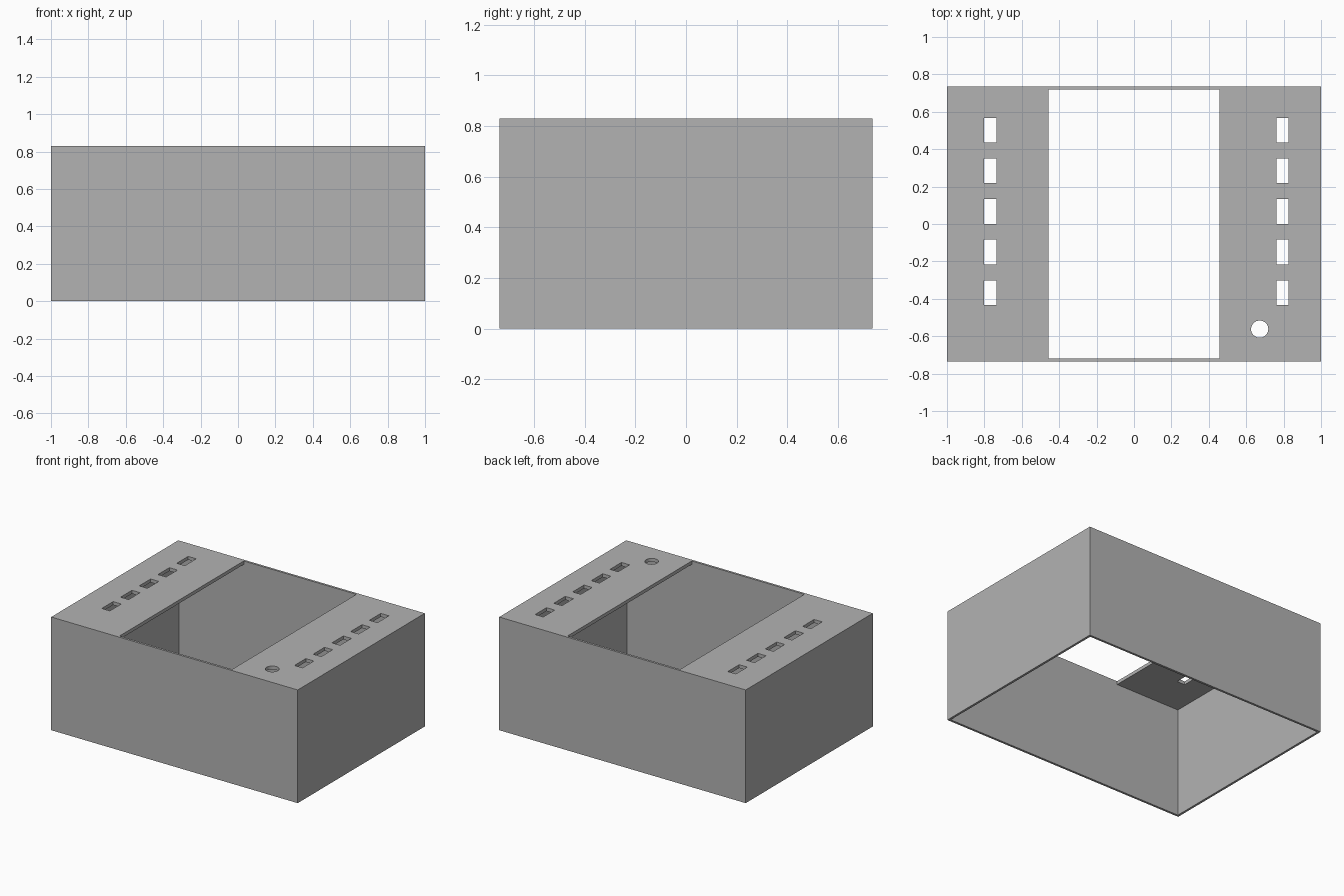
import bpy
import bmesh
from mathutils import Matrix, Vector

HALF_X, HALF_Y, HEIGHT = 1.0, 0.736, 0.83
WALL, ROOF = 0.0165, 0.025
OPENING = 0.457
LID = HEIGHT - ROOF / 2

cube = bpy.data.objects.get("Cube")
if cube:
    bpy.data.objects.remove(cube, do_unlink=True)

grey = bpy.data.materials.new("plain grey")
grey.use_nodes = True
grey.diffuse_color = (0.45, 0.45, 0.45, 1)
grey.node_tree.nodes["Principled BSDF"].inputs["Base Color"].default_value = grey.diffuse_color


def make_object(name, bm):
    bmesh.ops.recalc_face_normals(bm, faces=bm.faces)
    mesh = bpy.data.meshes.new(name)
    bm.to_mesh(mesh)
    bm.free()
    mesh.materials.append(grey)
    obj = bpy.data.objects.new(name, mesh)
    bpy.context.collection.objects.link(obj)
    return obj


def add_box(bm, centre, size):
    bmesh.ops.create_cube(bm, size=1, matrix=Matrix.LocRotScale(Vector(centre), None, Vector(size)))


# Solid block for the case
bm = bmesh.new()
add_box(bm, (0, 0, HEIGHT / 2), (2 * HALF_X, 2 * HALF_Y, HEIGHT))
case = make_object("case", bm)

# Cavity: stepped profile, wide inside and narrow through the roof
bm = bmesh.new()
inner = HALF_X - WALL
side = [(inner, -0.1), (inner, HEIGHT - ROOF), (OPENING, HEIGHT - ROOF), (OPENING, HEIGHT + 0.1)]
profile = side + [(-x, z) for x, z in reversed(side)]
face = bm.faces.new([bm.verts.new((x, WALL - HALF_Y, z)) for x, z in profile])
swept = bmesh.ops.extrude_face_region(bm, geom=[face])["geom"]
bmesh.ops.translate(bm, verts=[v for v in swept if isinstance(v, bmesh.types.BMVert)],
                    vec=(0, 2 * (HALF_Y - WALL), 0))
cavity = make_object("cavity_cutter", bm)

# Two rows of vents and one round hole
bm = bmesh.new()
for x in (-0.769, 0.794):
    for i in range(5):
        add_box(bm, (x, 0.501 - 0.217 * i, LID), (0.066, 0.132, 0.1))
bmesh.ops.create_cone(bm, cap_ends=True, segments=32, radius1=0.046, radius2=0.046, depth=0.1,
                      matrix=Matrix.Translation((0.672, -0.562, LID)))
holes = make_object("vent_cutter", bm)

# Cut the case
for cutter in (cavity, holes):
    cutter.hide_render = True
    cutter.hide_set(True)
    cut = case.modifiers.new(cutter.name, "BOOLEAN")
    cut.operation = "DIFFERENCE"
    cut.solver = "EXACT"
    cut.object = cutter

bpy.context.view_layer.objects.active = case
case.select_set(True)
for name in [m.name for m in case.modifiers]:
    bpy.ops.object.modifier_apply(modifier=name)
for cutter in (cavity, holes):
    bpy.data.objects.remove(cutter, do_unlink=True)
bpy.ops.object.shade_smooth_by_angle()
